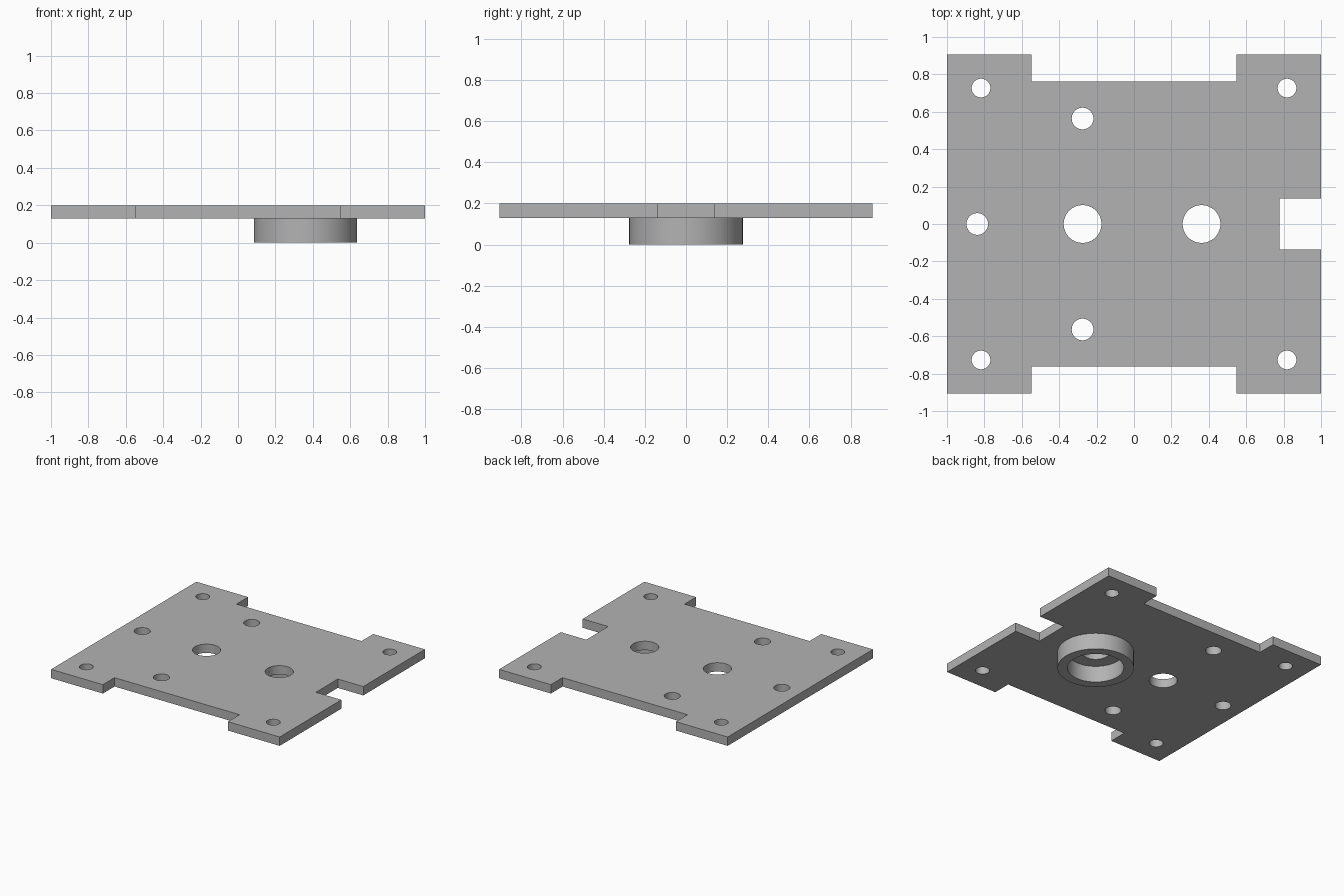
import bpy
import bmesh
from math import cos, sin, tau, radians

if "Cube" in bpy.data.objects:
    bpy.data.objects.remove(bpy.data.objects["Cube"])

grey = bpy.data.materials.new("plain_grey")
grey.use_nodes = True
colour = (0.45, 0.45, 0.45, 1)
grey.diffuse_color = colour
grey.node_tree.nodes["Principled BSDF"].inputs["Base Color"].default_value = colour

PLATE_BOTTOM, PLATE_TOP = 0.13, 0.20


def circle(x, y, r, n=64):
    return [(x + r * cos(tau * i / n), y + r * sin(tau * i / n)) for i in range(n)]


def extrude_outline(name, loops, z0, z1, open_top=False):
    """Fill nested 2D loops (outline plus holes) and extrude between two heights."""
    curve = bpy.data.curves.new(name, "CURVE")
    curve.dimensions = "2D"
    curve.fill_mode = "BOTH"
    curve.extrude = (z1 - z0) / 2
    for loop in loops:
        spline = curve.splines.new("POLY")
        spline.points.add(len(loop) - 1)
        for point, (x, y) in zip(spline.points, loop):
            point.co = (x, y, 0, 1)
        spline.use_cyclic_u = True
    source = bpy.data.objects.new(name + "_outline", curve)
    bpy.context.collection.objects.link(source)
    mesh = bpy.data.meshes.new_from_object(
        source.evaluated_get(bpy.context.evaluated_depsgraph_get()))
    bpy.data.objects.remove(source)

    # Weld caps to walls and place at the right height
    bm = bmesh.new()
    bm.from_mesh(mesh)
    bmesh.ops.remove_doubles(bm, verts=bm.verts, dist=0.0001)
    bmesh.ops.translate(bm, verts=bm.verts, vec=(0, 0, (z0 + z1) / 2))
    bmesh.ops.recalc_face_normals(bm, faces=bm.faces)
    if open_top:
        top = [f for f in bm.faces if all(v.co.z > z1 - 0.001 for v in f.verts)]
        bmesh.ops.delete(bm, geom=top, context="FACES_ONLY")
    bm.to_mesh(mesh)
    bm.free()

    mesh.name = name
    mesh.materials.clear()
    mesh.materials.append(grey)
    obj = bpy.data.objects.new(name, mesh)
    bpy.context.collection.objects.link(obj)
    bpy.ops.object.select_all(action="DESELECT")
    obj.select_set(True)
    bpy.context.view_layer.objects.active = obj
    bpy.ops.object.shade_smooth_by_angle(angle=radians(30))
    return obj


# Plate outline: front half, mirrored to the back, with a notch on the left edge
half = [(-1, -0.907), (-0.547, -0.907), (-0.547, -0.762), (0.547, -0.762),
        (0.547, -0.907), (1, -0.907), (1, -0.137), (0.777, -0.137)]
outline = half + [(x, -y) for x, y in reversed(half)]

# Corner holes, side holes and the two main bores
holes = [circle(x, y, 0.05) for x in (-0.818, 0.818) for y in (-0.727, 0.727)]
holes += [circle(-0.275, y, 0.058) for y in (-0.564, 0.564)]
holes += [circle(-0.838, 0, 0.058), circle(-0.275, 0, 0.101), circle(0.361, 0, 0.101)]
extrude_outline("mounting_plate", [outline] + holes, PLATE_BOTTOM, PLATE_TOP)

# Ring-shaped boss under the plate, around the second bore
extrude_outline("boss_ring", [circle(0.361, 0, 0.276), circle(0.361, 0, 0.203)],
                0, PLATE_BOTTOM, open_top=True)
